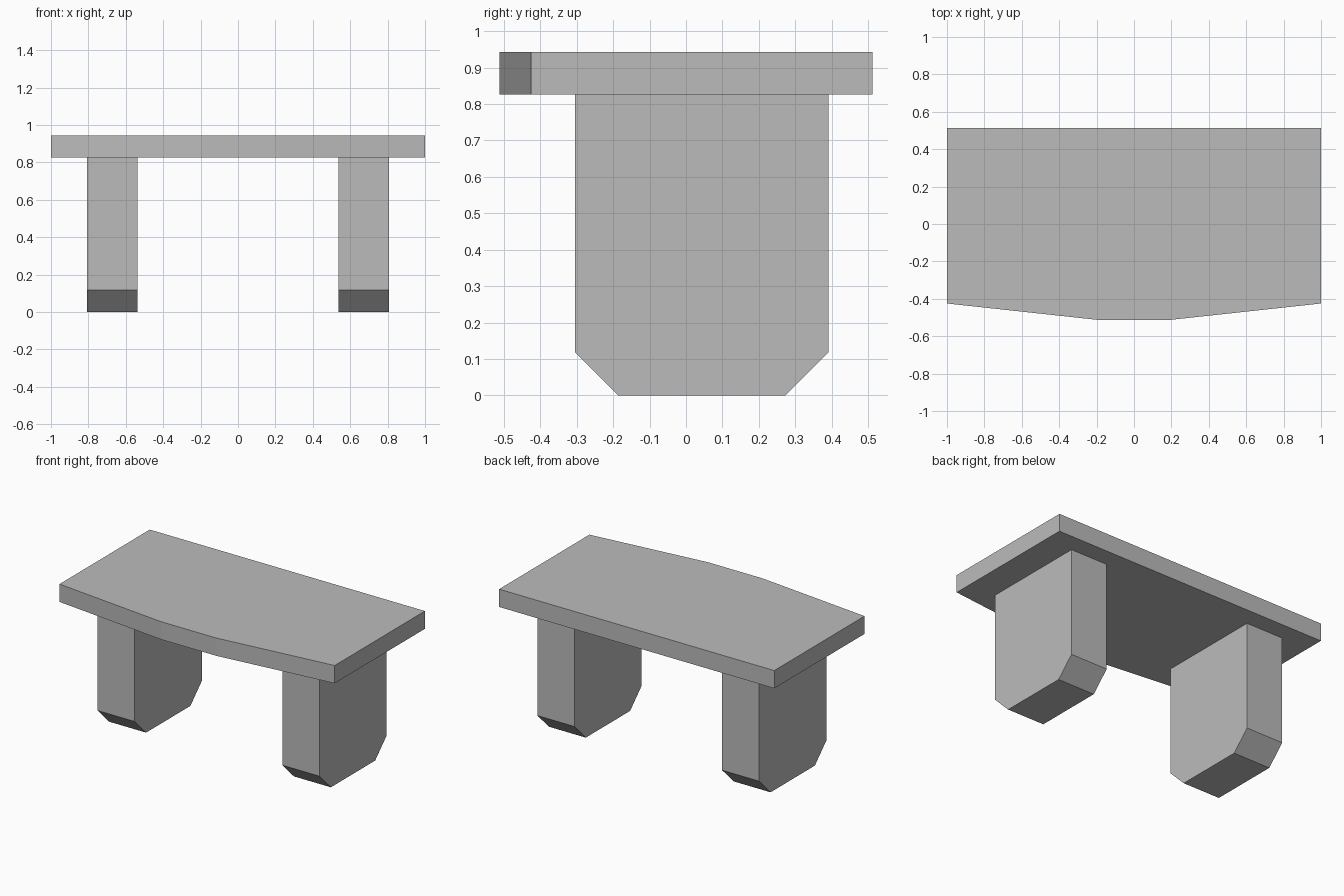
import bpy
import bmesh
from mathutils import Vector

cube = bpy.data.objects.get("Cube")
if cube:
    bpy.data.objects.remove(cube, do_unlink=True)

GREY = (0.5, 0.5, 0.5, 1.0)
grey = bpy.data.materials.new("plain grey")
grey.use_nodes = True
grey.diffuse_color = GREY
grey.node_tree.nodes["Principled BSDF"].inputs["Base Color"].default_value = GREY


def extrude_profile(name, points, direction):
    """Closed solid made by sweeping a flat outline along a direction."""
    bm = bmesh.new()
    face = bm.faces.new([bm.verts.new(p) for p in points])
    swept = bmesh.ops.extrude_face_region(bm, geom=[face], use_keep_orig=True)
    moved = [v for v in swept["geom"] if isinstance(v, bmesh.types.BMVert)]
    bmesh.ops.translate(bm, verts=moved, vec=Vector(direction))
    bmesh.ops.recalc_face_normals(bm, faces=bm.faces)
    mesh = bpy.data.meshes.new(name)
    bm.to_mesh(mesh)
    bm.free()
    mesh.materials.append(grey)
    obj = bpy.data.objects.new(name, mesh)
    bpy.context.collection.objects.link(obj)
    return obj


TOP, UNDER = 0.943, 0.826

# Slab with a gently bowed front edge
half_front = [(0.2, -0.512), (1.0, -0.425), (1.0, 0.512)]
outline = half_front + [(-x, y) for x, y in reversed(half_front)]
extrude_profile("seat_slab", [(x, y, UNDER) for x, y in outline], (0, 0, TOP - UNDER))

# Broad legs with chamfered feet
INNER, OUTER = 0.537, 0.806
FRONT, BACK, CHAMFER = -0.305, 0.391, 0.118
leg_outline = [
    (FRONT, UNDER), (FRONT, CHAMFER), (FRONT + CHAMFER, 0),
    (BACK - CHAMFER, 0), (BACK, CHAMFER), (BACK, UNDER),
]
for side, sign in (("left", 1), ("right", -1)):
    extrude_profile(side + "_leg", [(sign * INNER, y, z) for y, z in leg_outline],
                    (sign * (OUTER - INNER), 0, 0))
